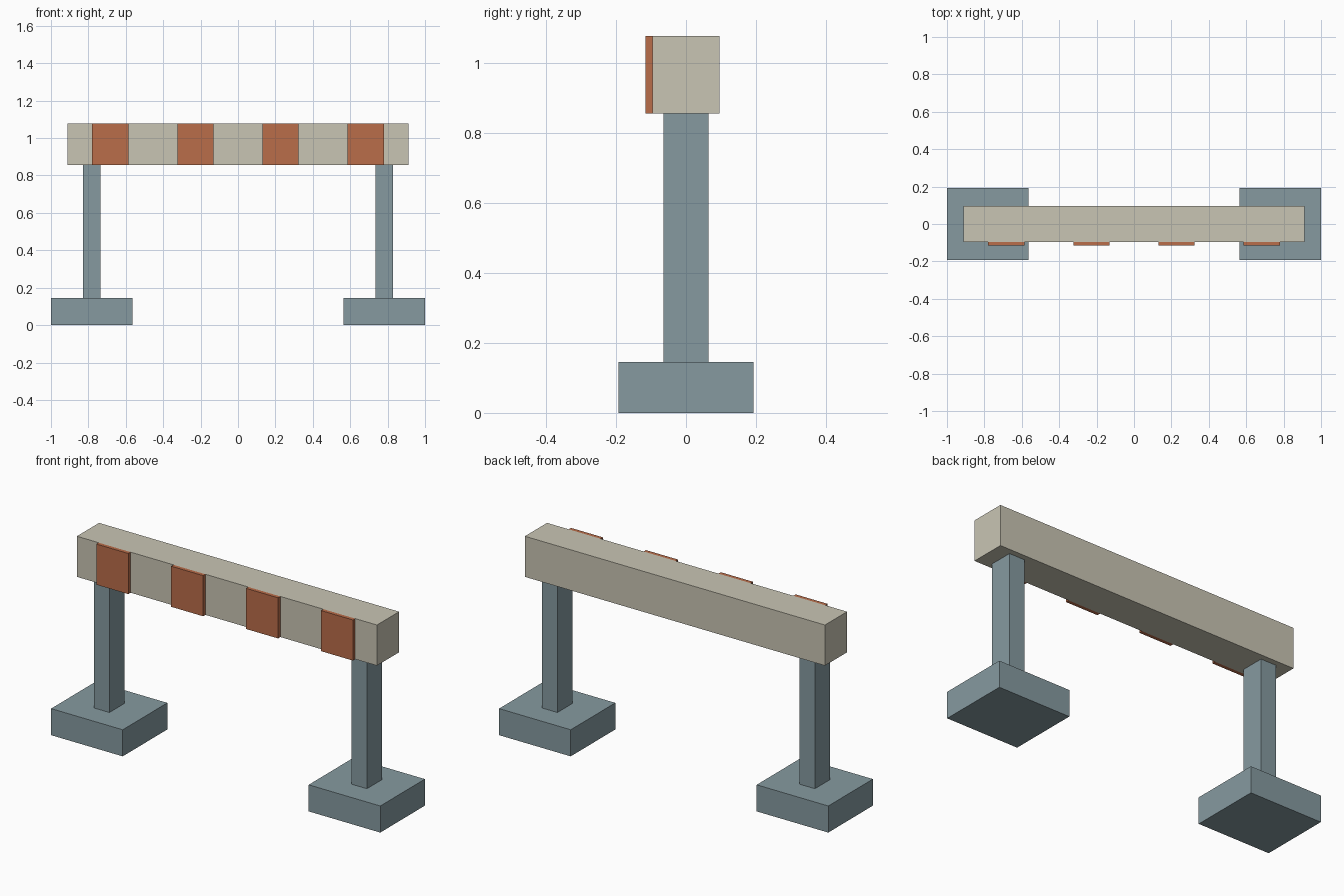
import bpy

if "Cube" in bpy.data.objects:
    bpy.data.objects.remove(bpy.data.objects["Cube"])


def material(name, rgb):
    """Flat colour from 0-255 sRGB values."""
    lin = [((c / 255 + 0.055) / 1.055) ** 2.4 for c in rgb]
    mat = bpy.data.materials.new(name)
    mat.diffuse_color = (*lin, 1)
    mat.use_nodes = True
    mat.node_tree.nodes["Principled BSDF"].inputs["Base Color"].default_value = mat.diffuse_color
    return mat


def box(name, centre, size, mat):
    bpy.ops.mesh.primitive_cube_add(size=1, location=centre)
    obj = bpy.context.object
    obj.name = name
    obj.scale = size
    bpy.ops.object.transform_apply(location=False, rotation=False, scale=True)
    obj.data.materials.append(mat)
    return obj


steel = material("blue_grey_steel", (134, 154, 160))
cream = material("pale_cream", (201, 197, 180))
orange = material("rust_orange", (186, 109, 74))

BASE_H, BEAM_Z0, BEAM_Z1 = 0.146, 0.856, 1.079
BEAM_MID, BEAM_H = (BEAM_Z0 + BEAM_Z1) / 2, BEAM_Z1 - BEAM_Z0
BEAM_D = 0.192

# Feet and posts on both sides
for side, s in (("left", -1), ("right", 1)):
    box(side + "_foot", (s * 0.7825, 0, BASE_H / 2), (0.435, 0.387, BASE_H), steel)
    box(side + "_post", (s * 0.7825, 0, (BASE_H + BEAM_Z0) / 2),
        (0.093, 0.13, BEAM_Z0 - BASE_H), steel)

# Crossbeam
box("crossbeam", (0, 0, BEAM_MID), (1.823, BEAM_D, BEAM_H), cream)

# Evenly spaced warning panels on the front of the beam
for i in range(4):
    box(f"warning_panel_{i + 1}", ((i - 1.5) * 0.455, -BEAM_D / 2 - 0.01, BEAM_MID),
        (0.194, 0.02, BEAM_H), orange)
